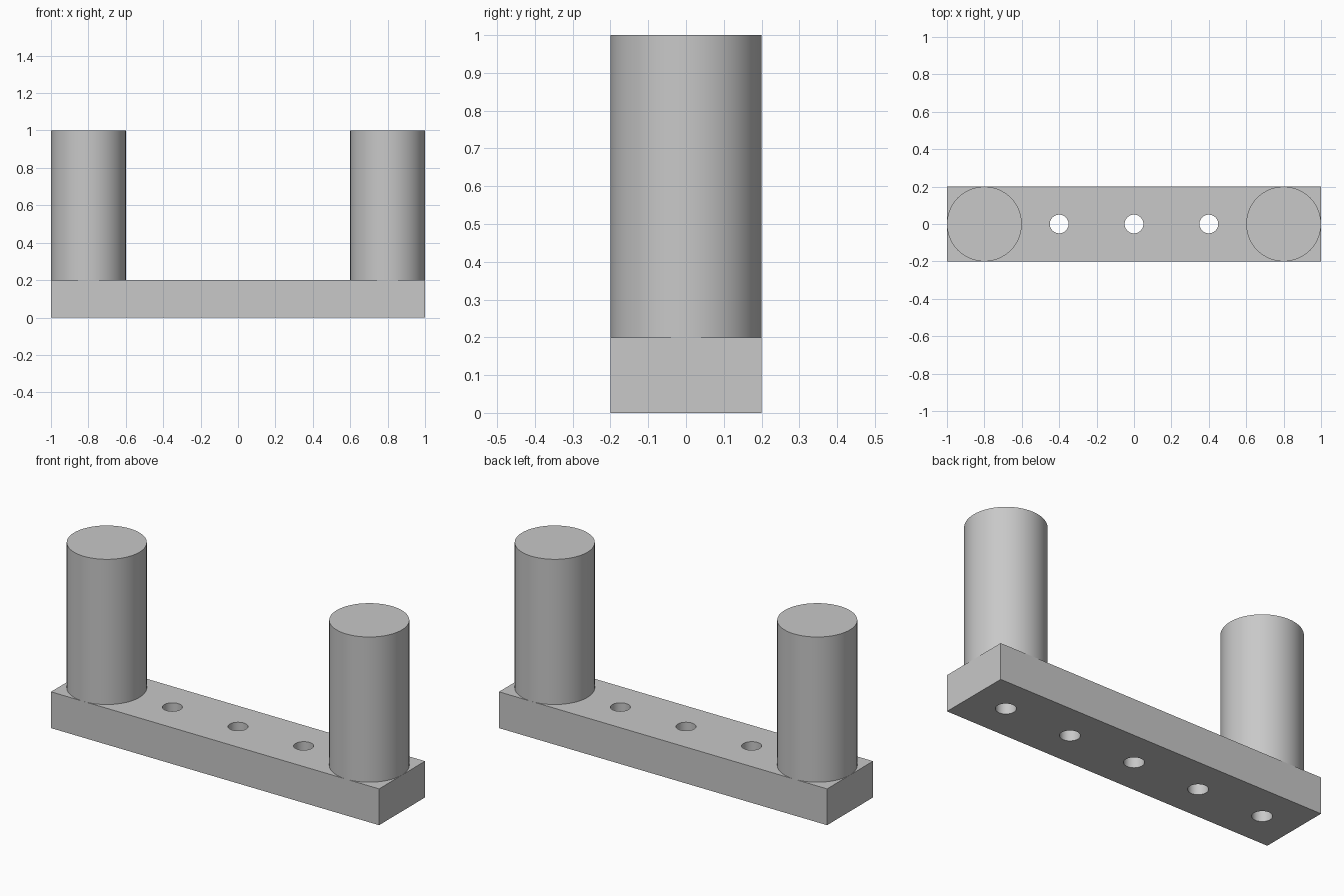
import bpy
import math

cube = bpy.data.objects.get("Cube")
if cube:
    bpy.data.objects.remove(cube, do_unlink=True)

# Single plain grey
GREY = (0.58, 0.58, 0.58, 1.0)
grey = bpy.data.materials.new("plain grey")
grey.use_nodes = True
grey.diffuse_color = GREY
grey.node_tree.nodes["Principled BSDF"].inputs["Base Color"].default_value = GREY


def finish(name):
    obj = bpy.context.object
    obj.name = name
    obj.data.materials.append(grey)
    return obj


def cylinder(name, x, radius, bottom, top):
    bpy.ops.mesh.primitive_cylinder_add(
        vertices=64, radius=radius, depth=top - bottom,
        location=(x, 0, (bottom + top) / 2))
    return finish(name)


def smooth(obj):
    bpy.ops.object.select_all(action="DESELECT")
    obj.select_set(True)
    bpy.context.view_layer.objects.active = obj
    bpy.ops.object.shade_smooth_by_angle(angle=math.radians(30))


# Base bar
bpy.ops.mesh.primitive_cube_add(size=1, location=(0, 0, 0.1))
bar = finish("base_bar")
bar.scale = (2, 0.4, 0.2)
bpy.ops.object.transform_apply(location=False, rotation=False, scale=True)

# Row of five screw holes through the bar
for i in range(-2, 3):
    cutter = cylinder("hole_cutter", i * 0.4, 0.05, -0.1, 0.3)
    cutter.hide_render = True
    bpy.context.view_layer.objects.active = bar
    cut = bar.modifiers.new("screw_hole", "BOOLEAN")
    cut.operation = "DIFFERENCE"
    cut.solver = "EXACT"
    cut.object = cutter
    bpy.ops.object.modifier_apply(modifier=cut.name)
    bpy.data.objects.remove(cutter, do_unlink=True)
smooth(bar)

# Upright posts, closing the two end holes from above
for name, x in (("left_post", 0.8), ("right_post", -0.8)):
    smooth(cylinder(name, x, 0.2, 0.2, 1.0))
